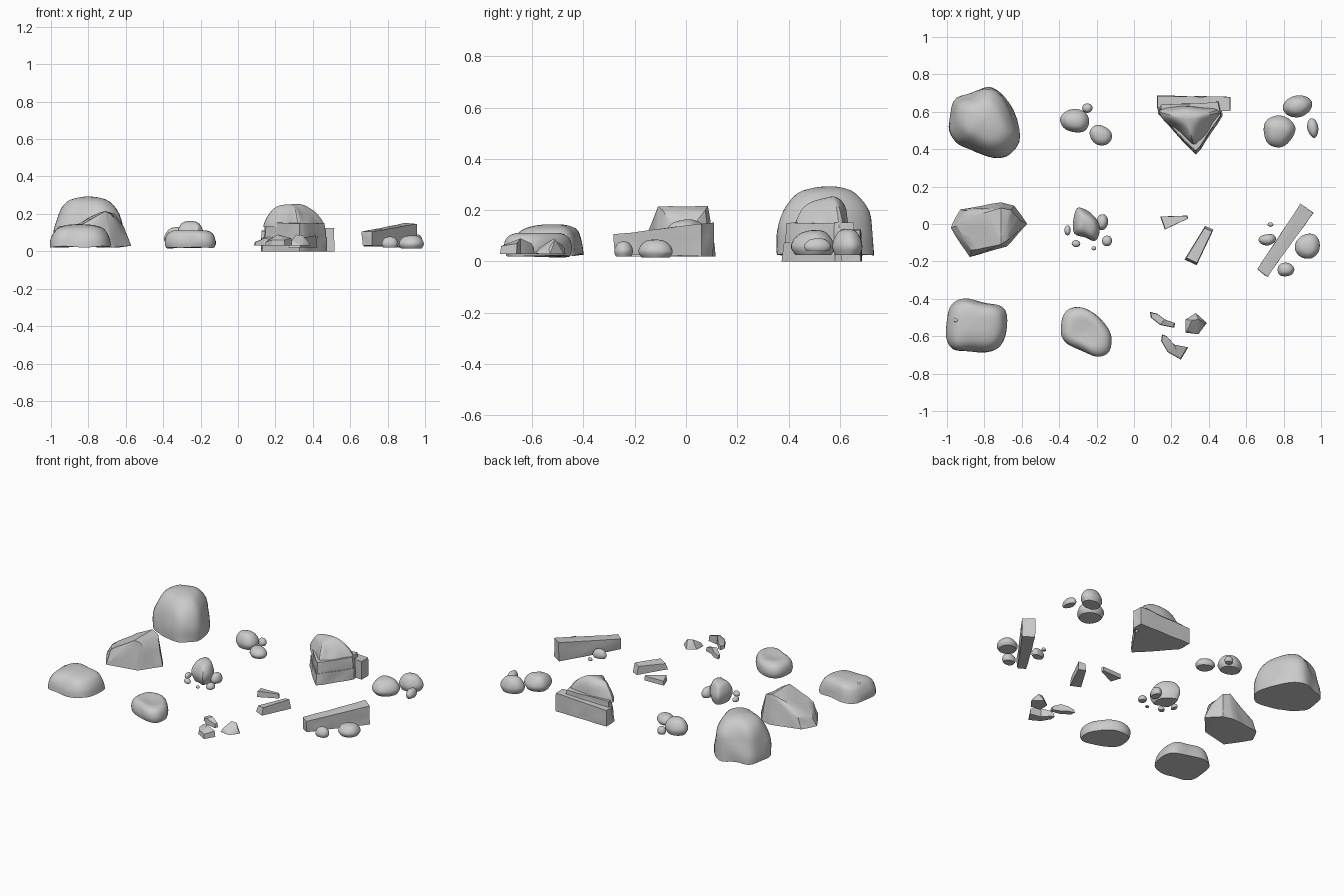
import bpy, bmesh, math
from mathutils import Vector, noise

if "Cube" in bpy.data.objects:
    bpy.data.objects.remove(bpy.data.objects["Cube"])


def finish(name, bm, rough, scale=9.0, angle=28):
    """Roughen the surface, keep it above ground, and shade smooth by angle."""
    bm.normal_update()
    moves = [(v, v.normal * noise.noise(v.co * scale) * rough) for v in bm.verts]
    for v, d in moves:
        v.co += Vector((d.x, d.y, d.z if v.normal.z > -0.3 else 0))
        v.co.z = max(v.co.z, 0)
    bmesh.ops.recalc_face_normals(bm, faces=bm.faces)
    me = bpy.data.meshes.new(name)
    bm.to_mesh(me)
    bm.free()
    ob = bpy.data.objects.new(name, me)
    bpy.context.collection.objects.link(ob)
    me.shade_smooth()
    me.set_sharp_from_angle(angle=math.radians(angle))
    return ob


def spline(pts, n, closed):
    """Smooth curve passing through all the points."""
    m, out = len(pts), []
    get = (lambda i: Vector(pts[i % m])) if closed else (lambda i: Vector(pts[max(0, min(m - 1, i))]))
    for i in range(m if closed else m - 1):
        a, b, c, d = (get(i + k) for k in (-1, 0, 1, 2))
        for j in range(n):
            t = j / n
            out.append(0.5 * (2*b + (c - a)*t + (2*a - 5*b + 4*c - d)*t*t + (3*b - 3*c + d - a)*t**3))
    if not closed:
        out.append(get(m - 1))
    return out


def boulder(name, outline, profile, apex, rough=0.012):
    """Rounded rock: plan outline shrunk along a (scale, z) profile toward the apex."""
    ring = spline(outline, 4, True)
    top = Vector(apex)
    bm = bmesh.new()
    rows = [[bm.verts.new((*(top + (p - top) * s), z)) for p in ring]
            for s, z in spline(profile, 3, False)]
    n = len(ring)
    for a, b in zip(rows, rows[1:]):
        for i in range(n):
            bm.faces.new((a[i], a[(i + 1) % n], b[(i + 1) % n], b[i]))
    bm.faces.new(rows[0][::-1])
    bm.faces.new(rows[-1])
    return finish(name, bm, rough)


def pebble(name, x, y, rx, ry, h, rot=0, base=0.03):
    """Small rounded stone with a flat underside."""
    c, s = math.cos(math.radians(rot)), math.sin(math.radians(rot))
    pts = []
    for i in range(8):
        a = i * math.tau / 8
        k = 1 + 0.12 * noise.noise((x * 9 + math.cos(a), y * 9 + math.sin(a), 1))
        u, v = rx * k * math.cos(a), ry * k * math.sin(a)
        pts.append((x + u*c - v*s, y + u*s + v*c))
    t = h - base
    prof = [(0.82, base), (1, base + .3*t), (.9, base + .62*t), (.6, base + .9*t), (.2, h)]
    return boulder(name, pts, prof, (x, y), min(rx, ry) * 0.12)


def facet_rock(name, pts, rough=0.006, cuts=3):
    """Angular rock from the hull of its corner points."""
    bm = bmesh.new()
    for p in pts:
        bm.verts.new(p)
    r = bmesh.ops.convex_hull(bm, input=bm.verts)
    junk = {g for g in r["geom_interior"] + r["geom_unused"] if isinstance(g, bmesh.types.BMVert)}
    bmesh.ops.delete(bm, geom=list(junk), context='VERTS')
    bmesh.ops.subdivide_edges(bm, edges=bm.edges, cuts=cuts, use_grid_fill=True)
    return finish(name, bm, rough, 12)


def shard(name, outline, z0, heights, taper=0.85):
    """Flat splinter with a per-corner top height."""
    bm = bmesh.new()
    c = sum((Vector(p) for p in outline), Vector((0, 0))) / len(outline)
    lo = [bm.verts.new((*p, z0)) for p in outline]
    hi = [bm.verts.new((*(c + (Vector(p) - c) * taper), h)) for p, h in zip(outline, heights)]
    n = len(lo)
    for i in range(n):
        bm.faces.new((lo[i], lo[(i + 1) % n], hi[(i + 1) % n], hi[i]))
    bm.faces.new(lo[::-1])
    bm.faces.new(hi)
    bmesh.ops.triangulate(bm, faces=[f for f in bm.faces if len(f.verts) > 4])
    return finish(name, bm, 0)


# Large domed boulder
boulder("large_boulder",
        [(-.985, .52), (-.96, .65), (-.87, .70), (-.76, .73), (-.67, .65), (-.61, .47),
         (-.66, .37), (-.75, .355), (-.87, .40), (-.95, .44)],
        [(1, .025), (.97, .11), (.86, .2), (.6, .265), (.3, .287), (.05, .293)], (-.80, .56))

# Angular wedge boulder
facet_rock("wedge_boulder",
           [(-.98, -.02, .03), (-.93, .08, .03), (-.71, .115, .02), (-.64, .10, .02), (-.57, 0, .03),
            (-.68, -.12, .02), (-.88, -.18, .03), (-.95, -.01, .09), (-.90, .07, .10), (-.87, -.14, .12),
            (-.80, .06, .18), (-.71, .085, .215), (-.66, .075, .20), (-.71, -.11, .215),
            (-.68, -.09, .20), (-.61, .02, .13)])

# Low domed boulder with a pebble on it
boulder("low_boulder",
        [(-1, -.57), (-.985, -.45), (-.91, -.395), (-.79, -.42), (-.69, -.46), (-.68, -.57),
         (-.73, -.67), (-.86, -.68), (-.97, -.67)],
        [(1, .025), (.95, .075), (.78, .12), (.45, .14), (.08, .145)], (-.85, -.51))
pebble("perched_pebble", -.95, -.515, .018, .016, .135, base=.09)

# Flat cobble
boulder("flat_cobble",
        [(-.39, -.57), (-.36, -.47), (-.27, -.45), (-.19, -.49), (-.12, -.59), (-.13, -.68),
         (-.2, -.71), (-.3, -.67), (-.37, -.63)],
        [(.94, .02), (1, .05), (.92, .09), (.68, .11), (.35, .108), (.06, .105)], (-.26, -.575), .01)

# Rounded stones: x, y, radius x, radius y, top, rotation, base
groups = {
    "back_pebble": [(-.315, .555, .075, .066, .13, -10), (-.175, .475, .06, .052, .09, -25),
                    (-.25, .62, .03, .026, .075)],
    "middle_pebble": [(-.17, .01, .03, .042, .09, -15), (-.355, -.035, .017, .026, .06),
                      (-.31, -.105, .024, .02, .06), (-.215, -.13, .013, .011, .045),
                      (-.145, -.09, .026, .027, .065)],
    "corner_stone": [(.775, .50, .085, .08, .12, 10, .025), (.875, .63, .078, .058, .125, 15, .025),
                     (.957, .515, .03, .052, .09, 10, .04)],
    "beam_stone": [(.927, -.118, .068, .064, .085, 20, .015), (.812, -.243, .044, .038, .08, 0, .02),
                   (.712, -.082, .048, .03, .08, 10, .025), (.73, -.003, .016, .012, .05)],
}
for name, rows in groups.items():
    for i, row in enumerate(rows, 1):
        pebble(f"{name}_{i}", *row)

# Upright pointed stone in the middle
boulder("pointed_stone",
        [(-.33, .035), (-.31, .09), (-.265, .085), (-.20, .035), (-.18, -.03), (-.205, -.09),
         (-.26, -.07), (-.32, -.05)],
        [(.75, .025), (.95, .07), (.9, .11), (.6, .15), (.15, .163)], (-.255, .01), .008)

# Layered triangular outcrop: two strata, dome and back slab
for i, (k, z0, z1) in enumerate([(1, 0, .075), (.94, .07, .15)]):
    c = Vector((.31, .56))
    tri = [(.125, .645), (.13, .59), (.30, .40), (.33, .375), (.355, .40), (.475, .58), (.46, .66)]
    facet_rock(f"outcrop_layer_{i + 1}",
               [(*(c + (Vector(p) - c) * k * s), z) for p in tri for s, z in ((1, z0), (.97, z1))], .007)
boulder("outcrop_dome",
        [(.15, .61), (.17, .55), (.25, .48), (.32, .415), (.37, .46), (.43, .54), (.455, .61), (.30, .635)],
        [(1, .13), (.9, .17), (.7, .215), (.4, .243), (.06, .25)], (.28, .56), .014)
facet_rock("outcrop_slab",
           [(x, y, z) for x, y, h in ((.125, .62, .11), (.125, .685, .11), (.515, .68, .125), (.515, .605, .125))
            for z in (0, h)], .006, 4)

# Long leaning beam
facet_rock("stone_beam",
           [(.665, -.25, .03), (.715, -.275, .03), (.96, .06, .02), (.89, .105, .02),
            (.66, -.24, .105), (.715, -.28, .105), (.96, .06, .148), (.89, .11, .152)], .007, 4)

# Loose shards
shard("thin_shard", [(.14, .04), (.165, -.03), (.29, .03), (.285, .045)], .03, (.06, .07, .06, .06), .95)
shard("long_shard", [(.38, -.01), (.27, -.19), (.335, -.22), (.425, -.03)], .02, (.075, .06, .07, .085), .88)
shard("curved_shard_1",
      [(.085, -.47), (.09, -.50), (.14, -.54), (.215, -.555), (.22, -.53), (.165, -.51), (.125, -.48)],
      .03, (.05, .05, .07, .055, .055, .08, .065), .92)
shard("curved_shard_2",
      [(.15, -.59), (.145, -.625), (.18, -.685), (.25, -.725), (.29, -.66), (.215, -.645), (.175, -.6)],
      .03, (.055, .05, .06, .06, .07, .09, .07), .94)
facet_rock("chunk_shard",
           [(.275, -.51, .03), (.33, -.475, .03), (.39, -.53, .03), (.345, -.59, .03), (.275, -.58, .03),
            (.285, -.57, .055), (.31, -.515, .09), (.345, -.51, .085), (.375, -.535, .05)], .004, 2)
